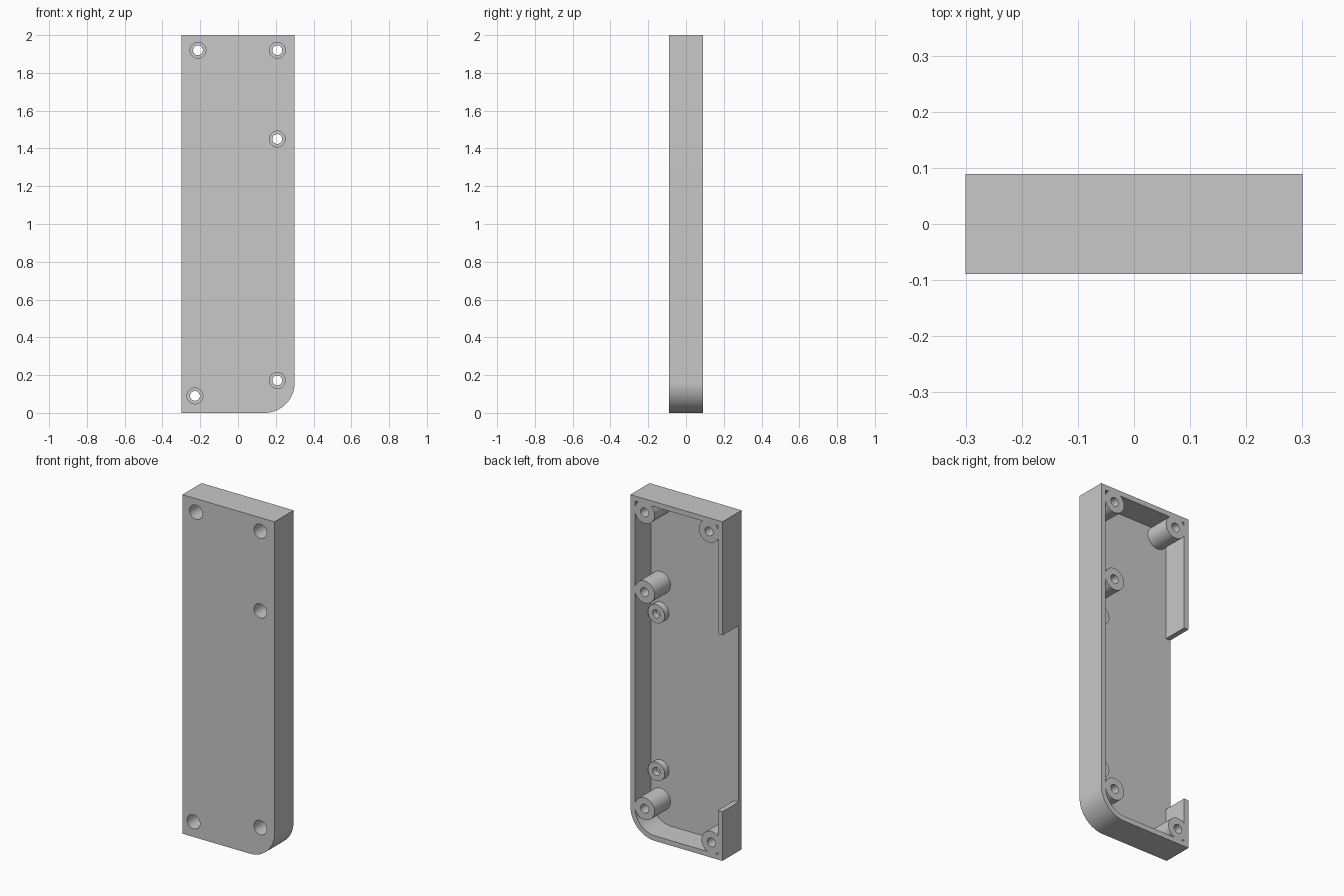
import bpy, bmesh, math

cube = bpy.data.objects.get("Cube")
if cube:
    bpy.data.objects.remove(cube, do_unlink=True)

FRONT, BACK, FLOOR = -0.089, 0.089, -0.06
WALL, CORNER = 0.03, 0.16
SCREWS = [(-0.212, 1.92), (0.208, 1.92), (0.208, 1.45), (0.208, 0.172), (-0.228, 0.09)]
PEGS = [(0.208, 1.28), (0.208, 0.35)]


def arc(cx, cz, r, start, end, n):
    step = (end - start) / n
    return [(cx + r * math.cos(start + i * step), cz + r * math.sin(start + i * step))
            for i in range(n + 1)]


def prism(name, outline, y0, y1):
    """Extrude an x-z outline between two depths."""
    bm = bmesh.new()
    face = bm.faces.new([bm.verts.new((x, y0, z)) for x, z in outline])
    grown = bmesh.ops.extrude_face_region(bm, geom=[face])["geom"]
    for v in grown:
        if isinstance(v, bmesh.types.BMVert):
            v.co.y = y1
    bmesh.ops.recalc_face_normals(bm, faces=bm.faces)
    mesh = bpy.data.meshes.new(name)
    bm.to_mesh(mesh)
    bm.free()
    ob = bpy.data.objects.new(name, mesh)
    bpy.context.collection.objects.link(ob)
    return ob


def cylinder(name, centre, r, y0, y1):
    return prism(name, arc(*centre, r, 0, math.tau, 48)[:-1], y0, y1)


def cut(target, cutter):
    """Subtract the cutter for good and discard it."""
    mod = target.modifiers.new("cut", "BOOLEAN")
    mod.operation, mod.solver, mod.object = "DIFFERENCE", "EXACT", cutter
    bpy.context.view_layer.objects.active = target
    bpy.ops.object.modifier_apply(modifier=mod.name)
    bpy.data.objects.remove(cutter, do_unlink=True)


# Solid block with one rounded lower corner
centre = (0.3 - CORNER, CORNER)
rounded = arc(*centre, CORNER, -math.pi / 2, 0, 24)
shell = prism("half_enclosure", [(-0.3, 0)] + rounded + [(0.3, 2), (-0.3, 2)], FRONT, BACK)

# Pocket outline, running out through the side wall to form the opening
inner = arc(*centre, CORNER - WALL, -math.pi / 2, 0, 24)
side, top = 0.3 - WALL, 2 - WALL
pocket = prism("pocket", [(-side, WALL)] + inner + [
    (side, top), (-side, top), (-side, 1.33), (-0.4, 1.33), (-0.4, 0.29), (-side, 0.29)],
    FLOOR, 0.2)

# Leave screw bosses and short pegs standing inside the pocket
for c in SCREWS:
    cut(pocket, cylinder("boss", c, 0.065, -0.15, 0.3))
for c in PEGS:
    cut(pocket, cylinder("peg", c, 0.055, -0.15, -0.02))
cut(shell, pocket)

# Screw holes with wide head recesses at the front, and blind peg holes
for c in SCREWS:
    cut(shell, cylinder("screw_hole", c, 0.026, -0.2, 0.2))
    cut(shell, cylinder("head_recess", c, 0.042, -0.2, 0.01))
for c in PEGS:
    cut(shell, cylinder("peg_hole", c, 0.024, -0.055, 0.1))

# Plain grey plastic
grey = bpy.data.materials.new("grey_plastic")
grey.use_nodes = True
colour = (0.58, 0.58, 0.58, 1)
grey.diffuse_color = colour
grey.node_tree.nodes["Principled BSDF"].inputs["Base Color"].default_value = colour
shell.data.materials.clear()
shell.data.materials.append(grey)
for p in shell.data.polygons:
    p.material_index = 0

bpy.ops.object.select_all(action="DESELECT")
shell.select_set(True)
bpy.context.view_layer.objects.active = shell
bpy.ops.object.shade_smooth_by_angle(angle=math.radians(30))
